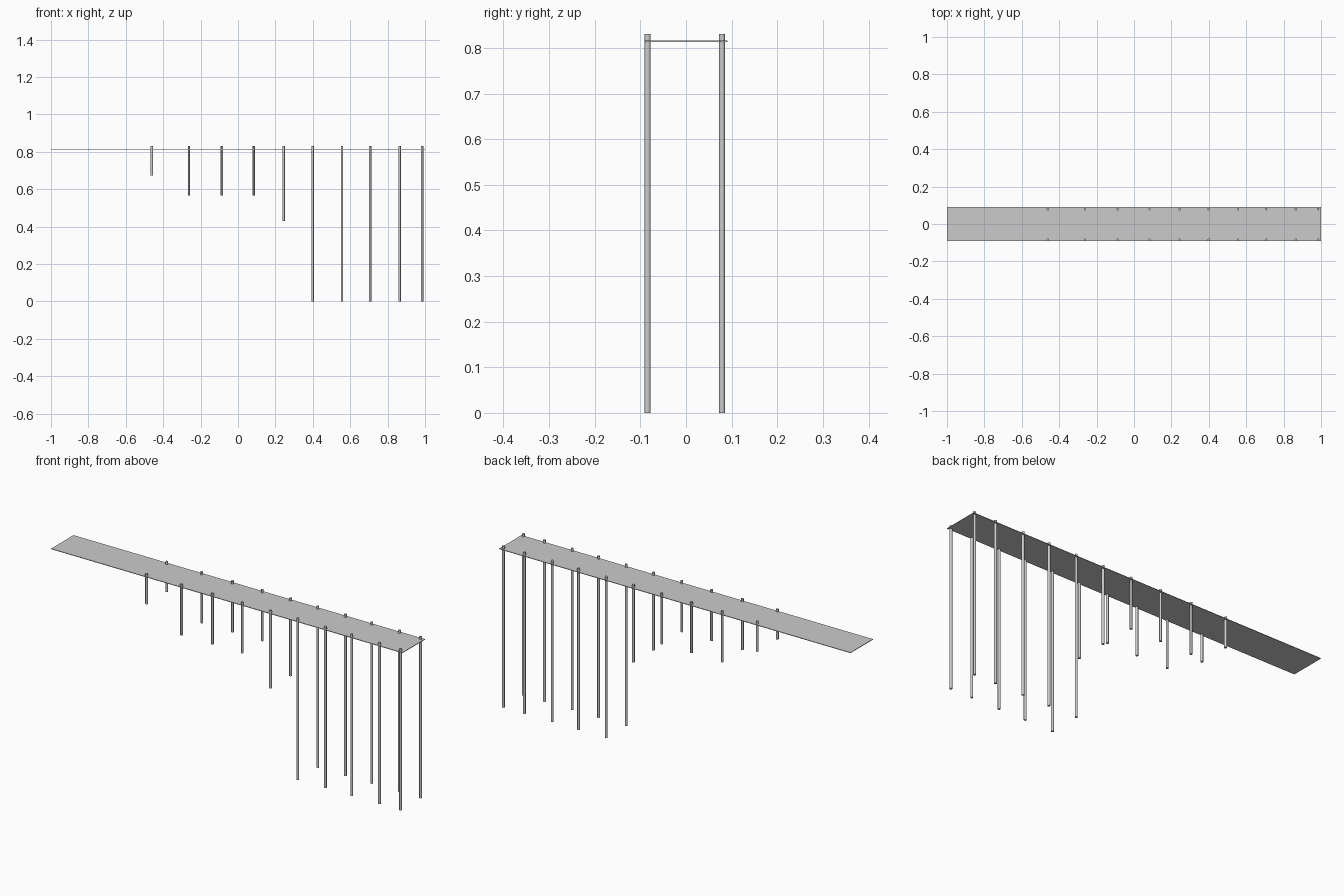
import bpy

if "Cube" in bpy.data.objects:
    bpy.data.objects.remove(bpy.data.objects["Cube"])

DECK_Z = 0.8145
POST_TOP = 0.83
POST_RADIUS = 0.0066

# Thin walkway slab
bpy.ops.mesh.primitive_cube_add(size=1, location=(0, 0, DECK_Z))
deck = bpy.context.object
deck.name = "pier_deck"
deck.scale = (2.0, 0.182, 0.003)


def add_post(name, x, y, bottom):
    bpy.ops.mesh.primitive_cylinder_add(
        vertices=12, radius=POST_RADIUS, depth=POST_TOP - bottom,
        location=(x, y, (POST_TOP + bottom) / 2))
    post = bpy.context.object
    post.name = name
    bpy.ops.object.shade_smooth_by_angle()


# Posts in pairs: position along the pier and foot height (shore end is shorter)
posts = [(-0.461, 0.674), (-0.262, 0.567), (-0.087, 0.567), (0.083, 0.567),
         (0.244, 0.43), (0.399, 0), (0.556, 0), (0.706, 0),
         (0.864, 0), (0.984, 0)]
for i, (x, bottom) in enumerate(posts, 1):
    add_post(f"front_post_{i}", x, -0.084, bottom)
    add_post(f"back_post_{i}", x, 0.079, bottom)
